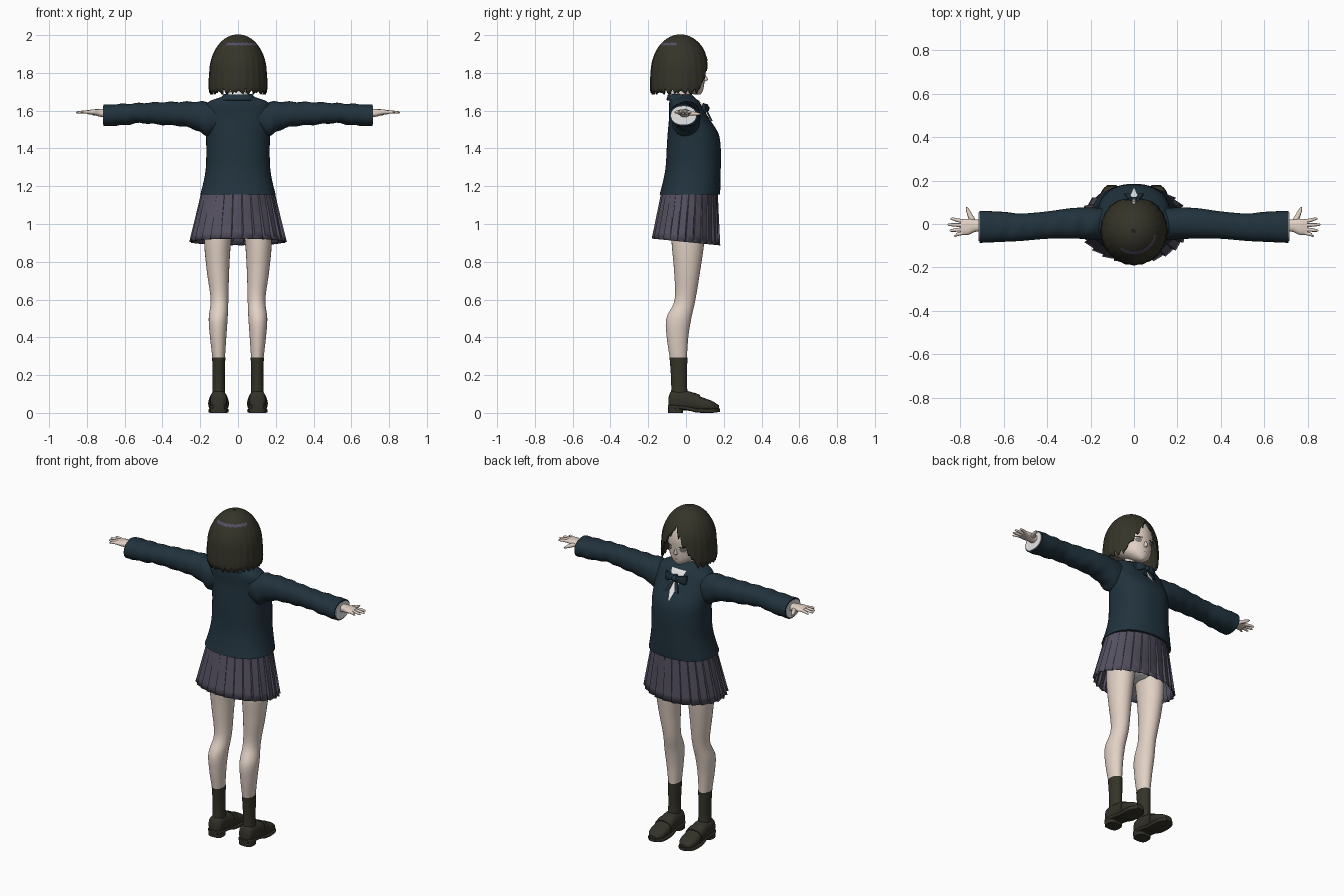
import bpy, bmesh, math
from math import sin, cos, pi, radians

cube = bpy.data.objects.get("Cube")
if cube:
    bpy.data.objects.remove(cube, do_unlink=True)


def material(name, r, g, b):
    m = bpy.data.materials.new(name)
    m.use_nodes = True
    m.diffuse_color = (r, g, b, 1)
    m.node_tree.nodes["Principled BSDF"].inputs["Base Color"].default_value = (r, g, b, 1)
    return m


skin = material("skin", .76, .64, .56)
dark_hair = material("dark_hair", .036, .034, .022)
hair_shine = material("hair_shine", .085, .08, .13)
navy = material("navy_cloth", .015, .032, .046)
grey_cloth = material("grey_violet_cloth", .088, .08, .115)
white = material("white_cloth", .8, .8, .8)
leather = material("dark_leather", .034, .032, .022)
eye_grey = material("eye_grey", .2, .19, .19)


def finish(name, verts, faces, mats, smooth=40, mirror=False, thick=0):
    """Make an object from a mesh, with optional thickness and mirroring."""
    me = bpy.data.meshes.new(name)
    me.from_pydata(verts, [], faces)
    bm = bmesh.new()
    bm.from_mesh(me)
    bmesh.ops.recalc_face_normals(bm, faces=bm.faces)
    bm.to_mesh(me)
    bm.free()
    for m in mats:
        me.materials.append(m)
    ob = bpy.data.objects.new(name, me)
    bpy.context.collection.objects.link(ob)
    bpy.ops.object.select_all(action='DESELECT')
    ob.select_set(True)
    bpy.context.view_layer.objects.active = ob
    if smooth:
        bpy.ops.object.shade_smooth_by_angle(angle=radians(smooth))
    if thick:
        mod = ob.modifiers.new("thickness", 'SOLIDIFY')
        mod.thickness = thick
        mod.offset = 0
    if mirror:
        ob.modifiers.new("mirror", 'MIRROR')
    return ob


def refine(rings, steps=5):
    """Smooth interpolation between cross-sections."""
    out = []
    for i in range(len(rings) - 1):
        a, b = rings[max(i - 1, 0)], rings[i]
        c, d = rings[i + 1], rings[min(i + 2, len(rings) - 1)]
        for k in range(steps):
            t = k / steps
            out.append([q + t / 2 * (r - p + t * (2 * p - 5 * q + 4 * r - s + t * (3 * (q - r) + s - p)))
                        for p, q, r, s in zip(a, b, c, d)])
    return out + [list(rings[-1])]


def power(v, p):
    return math.copysign(abs(v) ** (2 / p), v)


def grid_faces(rows, n, closed=True):
    return [(j * n + i, j * n + (i + 1) % n, (j + 1) * n + (i + 1) % n, (j + 1) * n + i)
            for j in range(rows - 1) for i in range(n if closed else n - 1)]


def loft(name, axis, rings, mat, n=28, p=2, mirror=False, caps=True, bend=None, thick=0, smooth=40):
    """Skin rings (position, centre a, centre b, radius a, radius b) along an axis."""
    rings = refine(rings)
    verts = []
    for t, a, b, ra, rb in rings:
        for i in range(n):
            w = 2 * pi * i / n
            u, v = a + ra * power(cos(w), p), b + rb * power(sin(w), p)
            co = {'x': (t, u, v), 'y': (u, t, v), 'z': (u, v, t)}[axis]
            verts.append(bend(*co) if bend else co)
    faces = grid_faces(len(rings), n)
    if caps:
        faces += [tuple(range(n)), tuple(range(len(verts) - n, len(verts)))]
    return finish(name, verts, faces, [mat], smooth, mirror, thick)


def patch(name, rings, p, z0, z1, width, mat, cx=0, off=.004, mirror=False, n=10):
    """Thin plate following the +y side of a lofted body."""
    rings = sorted(refine(rings))
    verts = []
    for j in range(n + 1):
        z = z0 + (z1 - z0) * j / n
        k = max(i for i in range(len(rings) - 1) if rings[i][0] <= z)
        lo, hi = rings[k], rings[k + 1]
        f = (z - lo[0]) / (hi[0] - lo[0])
        _, _, cy, rx, ry = [q + f * (r - q) for q, r in zip(lo, hi)]
        for i in range(n + 1):
            x = cx + width(j / n) * (2 * i / n - 1)
            verts.append((x, cy + ry * (1 - min(1, abs(x / rx)) ** p) ** (1 / p) + off, z))
    return finish(name, verts, grid_faces(n + 1, n + 1, False), [mat], mirror=mirror)


# Head, face and neck
head = [(1.685, 0, .06, .012, .015), (1.7, 0, .045, .042, .042), (1.73, 0, .02, .077, .075),
        (1.78, 0, -.01, .1, .11), (1.85, 0, -.025, .115, .128), (1.92, 0, -.03, .1, .11),
        (1.97, 0, -.03, .04, .05)]
loft("head", 'z', head, skin)
loft("neck", 'z', [(1.6, 0, -.025, .05, .05), (1.68, 0, -.02, .042, .043), (1.75, 0, -.01, .045, .05)], skin)
loft("nose", 'z', [(1.755, 0, .095, .008, .006), (1.765, 0, .1, .01, .016), (1.79, 0, .095, .005, .008)], skin, 12)
oval = lambda r: lambda t: r * math.sqrt(max(0, 1 - (2 * t - 1) ** 2))
patch("eyes", head, 2, 1.775, 1.806, oval(.017), eye_grey, .043, .002, True)
patch("upper_lashes", head, 2, 1.803, 1.81, lambda t: .022 - .006 * t, dark_hair, .043, .004, True, 6)
patch("mouth", head, 2, 1.726, 1.729, oval(.014), eye_grey, 0, .002)

# Bob haircut: columns of hair run from the crown to a jagged, parted hem
cols, rows = 96, 21
verts = []
for j in range(rows):
    for i in range(cols):
        phi = 2 * pi * i / cols
        a = min(phi, 2 * pi - phi) / radians(52)
        jag = .02 * (i % 4 == 0) + .008 * (i % 3)
        bottom = max(1.91 - .215 * a, 1.685) + jag
        z = 2 - (2 - bottom) * (j / (rows - 1)) ** 1.6
        f = math.sqrt(max(0, 1 - (max(z - 1.8, 0) / .2) ** 2))
        f *= 1 + .025 * sin(max(0, 1.8 - z) * 28) + .012 * cos(phi * 24) * j / rows
        verts.append((.147 * f * sin(phi), -.03 + .152 * f * cos(phi), z))
hair = finish("bob_hair", verts, grid_faces(rows, cols), [dark_hair, hair_shine], 50, thick=.008)
for face in hair.data.polygons:
    x, y, z = face.center
    if 1.942 < z < 1.958 and y < -.05 and x > -.06:
        face.material_index = 1

# Jacket body with shirt front and collar
torso = [(1.155, 0, .02, .2, .16), (1.22, 0, .03, .183, .153), (1.3, 0, .038, .17, .146),
         (1.4, 0, .041, .168, .143), (1.48, 0, .037, .17, .134), (1.56, 0, .016, .175, .106),
         (1.62, 0, -.002, .175, .088), (1.65, 0, -.01, .15, .078), (1.67, 0, -.02, .095, .065),
         (1.685, 0, -.025, .058, .056)]
loft("jacket_body", 'z', torso, navy, 48, 2.3)
patch("shirt_front", torso, 2.3, 1.5, 1.655, lambda t: .002 + .046 * t, white, off=.005)
lower_front = lambda x, y, z: (x, y, z - .45 * (y + .06))
loft("shirt_collar", 'z', [(1.662, 0, -.012, .085, .074), (1.68, 0, -.015, .066, .064),
     (1.7, 0, -.018, .054, .055)], white, caps=False, bend=lower_front, thick=.005)
loft("jacket_collar", 'z', [(1.655, 0, -.03, .1, .07), (1.685, 0, -.032, .072, .06)], navy,
     caps=False, bend=lambda x, y, z: (x, y, z - .5 * max(0, y + .03)), thick=.008)

# Ribbon bow
loft("bow_wings", 'x', [(0, .102, 1.615, .01, .01), (.03, .106, 1.615, .013, .02),
     (.07, .092, 1.61, .008, .03)], navy, 12, 3, True)
loft("bow_knot", 'z', [(1.598, 0, .108, .012, .012), (1.615, 0, .11, .015, .015),
     (1.632, 0, .1, .012, .012)], navy, 12, 3)
loft("bow_tails", 'z', [(1.61, .008, .105, .007, .005), (1.57, .022, .124, .011, .005),
     (1.545, .032, .137, .012, .005)], navy, 10, 4, True)

# Sleeves with soft wrinkles, shirt cuffs
wrinkle = lambda x, y, z: (x, y, z + .003 * sin(x * 75 + y * 30) * (x < .69))
loft("sleeves", 'x', [(.11, 0, 1.56, .07, .075), (.17, 0, 1.556, .075, .09), (.21, .003, 1.57, .073, .078),
     (.29, .003, 1.582, .07, .065), (.4, -.005, 1.585, .063, .06), (.52, -.015, 1.587, .063, .053),
     (.6, -.013, 1.58, .069, .056), (.712, -.013, 1.575, .074, .057)], navy, 32, 2.2, True, bend=wrinkle)
loft("shirt_cuffs", 'x', [(.69, -.013, 1.575, .064, .047), (.716, -.013, 1.575, .066, .049)], white, p=2.2, mirror=True)

# Hands: palm, four fingers, thumb
loft("palms", 'x', [(.69, -.008, 1.585, .028, .023), (.73, -.008, 1.588, .028, .02),
     (.765, -.013, 1.592, .037, .015), (.8, -.014, 1.592, .035, .01)], skin, 20, 2.4, True)
for label, y, spread, tip in (("index", .012, .012, .845), ("middle", -.006, .003, .858),
                              ("ring", -.024, -.006, .85), ("little", -.041, -.014, .83)):
    loft(label + "_fingers", 'x', [(.785, y, 1.592, .009, .009), (.815, y + spread / 2, 1.593, .0085, .008),
         (tip - .008, y + spread, 1.591, .006, .006), (tip, y + spread, 1.59, .002, .002)], skin, 10, mirror=True)
loft("thumbs", 'y', [(-.005, .735, 1.585, .016, .013), (.03, .75, 1.585, .014, .011),
     (.06, .764, 1.583, .009, .008), (.078, .77, 1.582, .003, .003)], skin, 12, mirror=True)

# Pleated skirt: sharp saw-tooth folds that deepen toward the hem
pleats, levels = 26, 8
verts = []
for j in range(levels):
    t = j / (levels - 1)
    for i in range(pleats):
        for part, lift in ((0, 1), (.8, -.5), (.9, -1)):
            w = 2 * pi * (i + part) / pleats
            r = 1 + lift * (.008 + .026 * t)
            x, y = (.186 + .062 * t) * r * cos(w), .02 * (1 - t) + (.145 + .03 * t) * r * sin(w)
            verts.append((x, y, 1.19 - .285 * t - .1 * y * t))
finish("pleated_skirt", verts, grid_faces(levels, pleats * 3), [grey_cloth], 18, thick=.004)

# Hips, legs and socks
loft("underwear", 'z', [(.95, 0, .01, .05, .06), (1, 0, .01, .15, .11), (1.15, 0, .015, .16, .12)], white)
loft("legs", 'z', [(1.03, .095, .012, .08, .09), (.9, .108, .01, .071, .086), (.75, .106, .006, .059, .069),
     (.6, .098, -.005, .047, .055), (.5, .105, -.038, .05, .066), (.4, .105, -.045, .043, .057),
     (.28, .102, -.04, .032, .044)], skin, mirror=True)
loft("socks", 'z', [(.292, .102, -.04, .035, .047), (.2, .102, -.037, .032, .043), (.13, .102, -.036, .033, .042),
     (.05, .102, -.03, .038, .05)], dark_hair, mirror=True)

# Loafers: upper, strap, sole and heel
loft("shoe_uppers", 'y', [(-.092, .103, .055, .022, .03), (-.075, .103, .065, .042, .05), (-.02, .103, .066, .046, .052),
     (.03, .103, .06, .049, .05), (.08, .103, .046, .052, .039), (.14, .103, .036, .048, .026),
     (.176, .103, .027, .022, .012)], leather, 28, 2.5, True)
loft("shoe_straps", 'y', [(.045, .103, .06, .051, .048), (.075, .103, .05, .055, .044)], leather, 28, 2.5, True)
loft("shoe_soles", 'y', [(-.095, .103, .032, .03, .01), (-.07, .103, .032, .046, .01), (0, .103, .026, .046, .01),
     (.05, .103, .014, .051, .011), (.1, .103, .011, .054, .011), (.15, .103, .012, .047, .011),
     (.18, .103, .015, .02, .009)], leather, 28, 5, True)
loft("shoe_heels", 'z', [(0, .103, -.055, .044, .039), (.035, .103, -.055, .046, .041)], leather, 28, 3, True)
